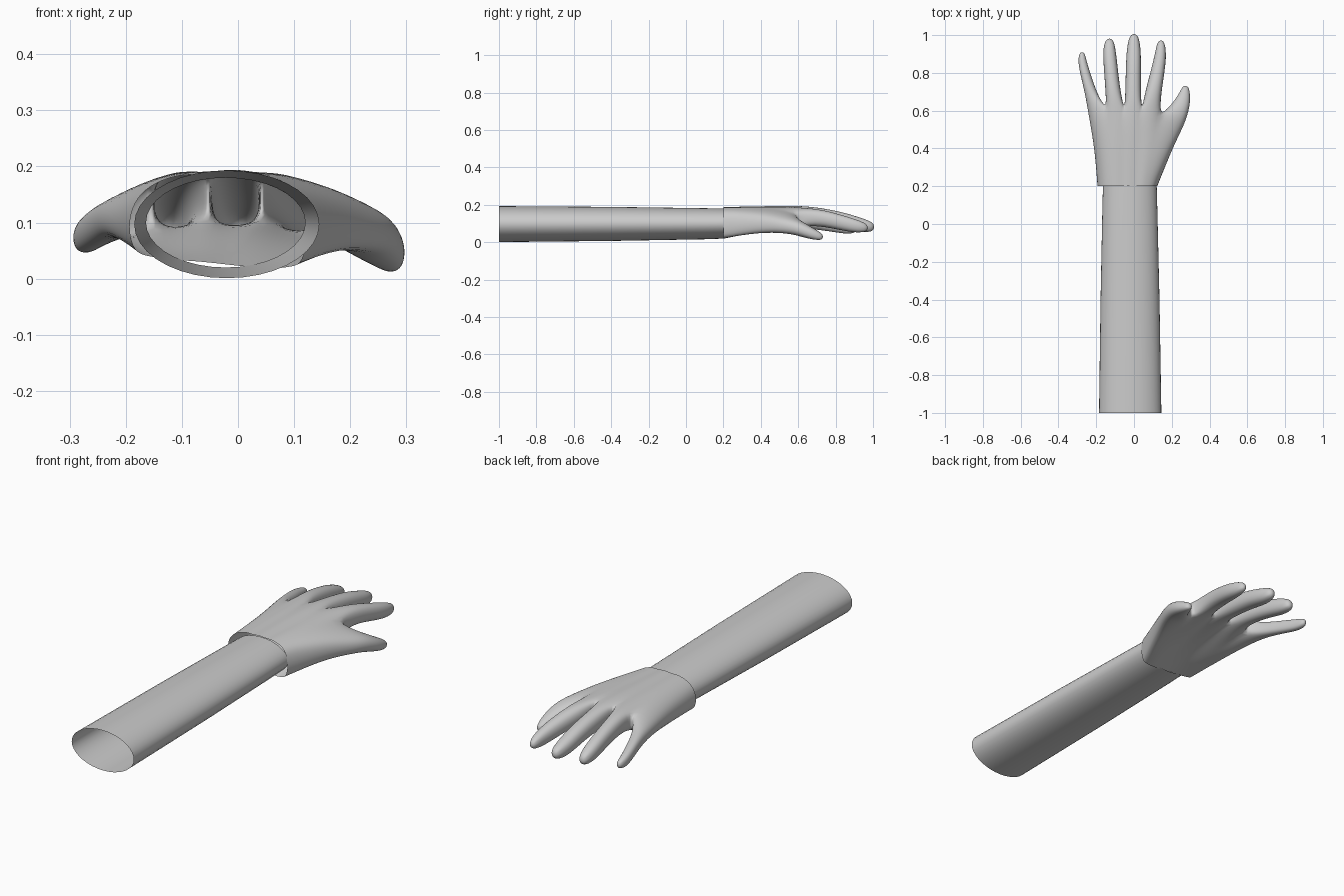
import bpy, bmesh, math


def finish(name, bm, levels=0):
    bmesh.ops.recalc_face_normals(bm, faces=bm.faces)
    mesh = bpy.data.meshes.new(name)
    bm.to_mesh(mesh)
    bm.free()
    obj = bpy.data.objects.new(name, mesh)
    bpy.context.collection.objects.link(obj)
    for p in mesh.polygons:
        p.use_smooth = True
    if levels:
        m = obj.modifiers.new("Smooth", "SUBSURF")
        m.levels = m.render_levels = levels
    return obj


def bridge(bm, a, b):
    n = len(a)
    for i in range(n):
        bm.faces.new((a[i], a[(i + 1) % n], b[(i + 1) % n], b[i]))


# Forearm: open, slightly tapering elliptical sleeve
bm = bmesh.new()
prev = None
for y, cx, rx, cz, rz in [(-1, -.02, .165, .097, .096), (-.4, -.021, .156, .098, .091),
                          (.1, -.022, .145, .099, .083), (.21, -.022, .142, .1, .08)]:
    ring = [bm.verts.new((cx + rx * math.cos(t), y, cz + rz * math.sin(t)))
            for t in (2 * math.pi * i / 36 for i in range(36))]
    if prev:
        bridge(bm, prev, ring)
    prev = ring
finish("forearm", bm)

# Hand: palm rows of six column lines (x, y, z bottom, z top), little finger to thumb
palm = [
    [(-.185, .2, .045, .14), (-.13, .2, .035, .178), (-.06, .2, .03, .184),
     (.01, .2, .022, .184), (.07, .2, .018, .178), (.115, .2, .025, .145)],
    [(-.2, .4, .055, .14), (-.14, .4, .055, .182), (-.06, .4, .075, .188),
     (.02, .4, .08, .188), (.11, .4, .06, .182), (.195, .4, .05, .145)],
    [(-.232, .58, .075, .14), (-.145, .61, .09, .182), (-.05, .6, .105, .192),
     (.04, .6, .105, .192), (.135, .575, .075, .168), (.25, .51, .045, .125)],
]
# Digit sections (x left, y left, x right, y right, z bottom, z top)
digits = [
    [(-.262, .7, -.19, .68, .068, .14), (-.287, .8, -.225, .78, .054, .12),
     (-.298, .87, -.25, .86, .042, .1), (-.287, .912, -.262, .912, .052, .085)],
    [(-.152, .7, -.07, .7, .093, .19), (-.16, .82, -.085, .82, .075, .165),
     (-.167, .92, -.095, .92, .05, .135), (-.15, .985, -.11, .985, .055, .1)],
    [(-.047, .7, .038, .7, .09, .188), (-.044, .84, .038, .84, .073, .163),
     (-.039, .94, .037, .94, .048, .13), (-.02, 1.01, .02, 1.01, .058, .105)],
    [(.058, .7, .145, .69, .088, .182), (.085, .8, .162, .8, .07, .157),
     (.11, .9, .174, .9, .048, .127), (.125, .977, .16, .977, .055, .097)],
    [(.185, .62, .287, .58, .033, .122), (.225, .67, .3, .65, .017, .088),
     (.25, .715, .296, .7, .01, .06), (.263, .735, .287, .73, .015, .042)],
]

bm = bmesh.new()
prev = None
for r, row in enumerate(palm):
    line = [row[0]]
    for a, b in zip(row, row[1:]):
        m = [(p + q) / 2 for p, q in zip(a, b)]
        m[3] += .006
        m[2] -= .008 if r == 2 else 0
        line += [m, b]
    top = [bm.verts.new((x, y, zt)) for x, y, zb, zt in line]
    bot = [bm.verts.new((x, y, zb)) for x, y, zb, zt in line]
    side = [bm.verts.new((p[0] + d, p[1], (p[2] + p[3]) / 2))
            for p, d in ((row[0], -.012), (row[-1], .012))]
    ring = top + [side[1]] + bot[::-1] + [side[0]]
    if prev:
        bridge(bm, prev, ring)
    prev = ring

# Webs between digits, then each digit grown from its share of the knuckle row
webs = [side[0]] + [bm.verts.new((x, y - .008, (zb + zt) / 2))
                    for x, y, zb, zt in palm[-1][1:5]] + [side[1]]
for k, sections in enumerate(digits):
    i = 2 * k
    loop = top[i:i + 3] + [webs[k + 1]] + bot[i:i + 3][::-1] + [webs[k]]
    for xl, yl, xr, yr, zb, zt in sections:
        cx, cy, cz = (xl + xr) / 2, (yl + yr) / 2, (zb + zt) / 2
        ring = []
        for u, v in [(-.8, .8), (0, 1.05), (.8, .8), (1.05, 0),
                     (.8, -.8), (0, -1.05), (-.8, -.8), (-1.05, 0)]:
            ring.append(bm.verts.new((cx + u * (xr - xl) / 2, cy + u * (yr - yl) / 2,
                                      cz + v * (zt - zb) / 2)))
        bridge(bm, loop, ring)
        loop = ring
    bm.faces.new(loop)
finish("hand", bm, 2)
